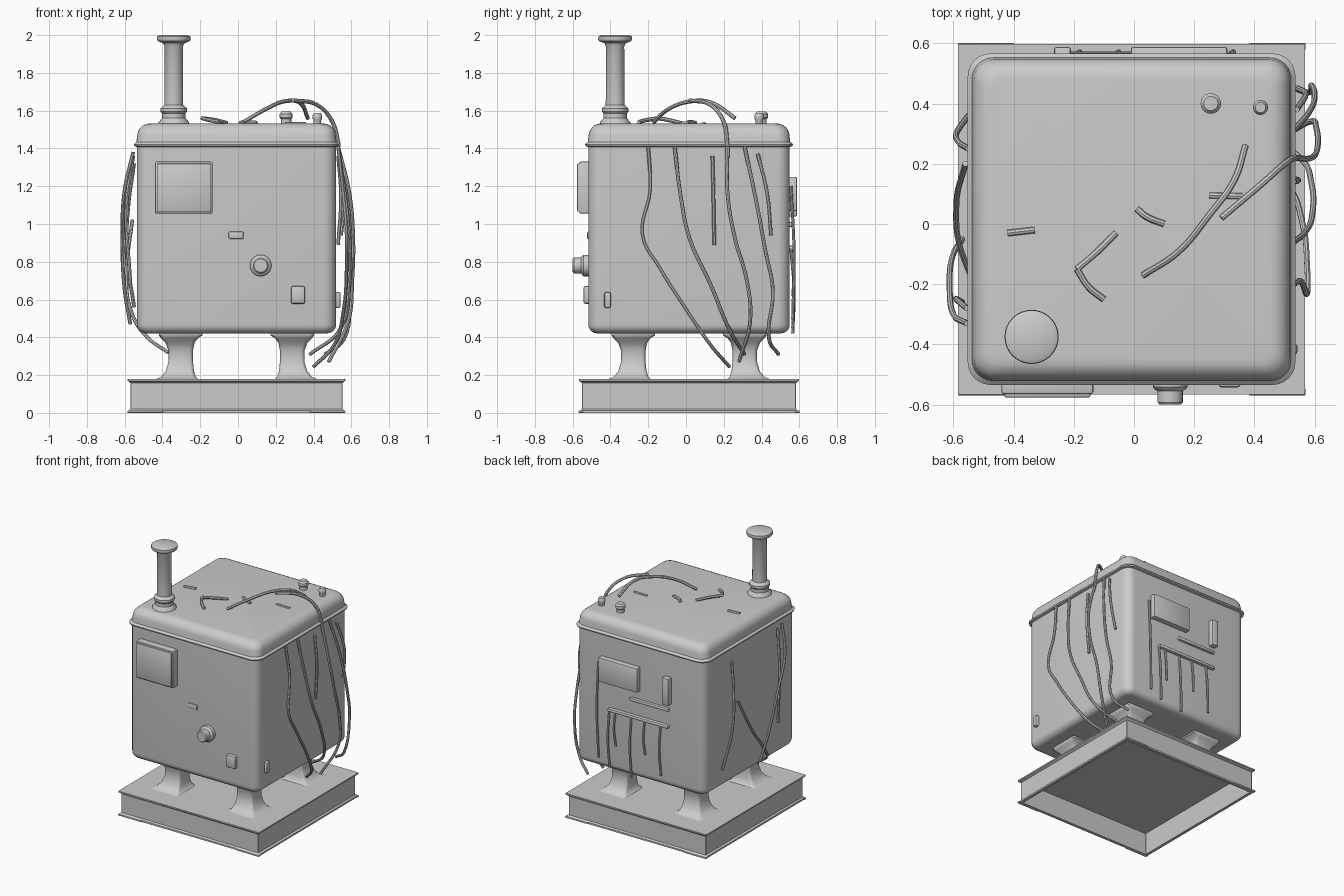
import bpy, bmesh, math
from mathutils import Vector, Matrix

grey = bpy.data.materials.new("painted grey metal")
grey.diffuse_color = (0.6, 0.6, 0.6, 1)


def finish(name, bm):
    bmesh.ops.recalc_face_normals(bm, faces=bm.faces[:])
    me = bpy.data.meshes.new(name)
    bm.to_mesh(me)
    bm.free()
    me.materials.append(grey)
    ob = bpy.data.objects.new(name, me)
    bpy.context.collection.objects.link(ob)
    return ob


def bridge(bm, rings):
    n = len(rings[0])
    for a, b in zip(rings, rings[1:]):
        for i in range(n):
            bm.faces.new((a[i], a[(i + 1) % n], b[(i + 1) % n], b[i]))
    bm.faces.new(rings[0])
    bm.faces.new(rings[-1])


def loft(name, rings, seg=6):
    """Stack of rounded rectangles: (cx, cy, half x, half y, corner radius, z)."""
    bm = bmesh.new()
    out = []
    for cx, cy, hx, hy, r, z in rings:
        ring = []
        for q, (sx, sy) in enumerate(((1, 1), (-1, 1), (-1, -1), (1, -1))):
            for k in range(seg + 1):
                a = math.pi / 2 * (q + k / seg)
                ring.append(bm.verts.new((cx + sx * (hx - r) + r * math.cos(a),
                                          cy + sy * (hy - r) + r * math.sin(a), z)))
        out.append(ring)
    bridge(bm, out)
    return finish(name, bm)


def lathe(name, base, profile, axis=(0, 0, 1), n=32):
    """Revolve (radius, height) pairs around an axis through base."""
    bm = bmesh.new()
    out = [[bm.verts.new((r * math.cos(2 * math.pi * i / n), r * math.sin(2 * math.pi * i / n), h))
            for i in range(n)] for r, h in profile]
    bridge(bm, out)
    rot = Vector((0, 0, 1)).rotation_difference(Vector(axis)).to_matrix().to_4x4()
    bm.transform(Matrix.Translation(base) @ rot)
    return finish(name, bm)


def box(name, x, y, z, bevel=0.008):
    """Bevelled box from (min, max) ranges."""
    bm = bmesh.new()
    bmesh.ops.create_cube(bm, size=1)
    for v in bm.verts:
        v.co = Vector([(a + b) / 2 + c * (b - a) for c, (a, b) in zip(v.co, (x, y, z))])
    bmesh.ops.bevel(bm, geom=bm.edges[:], offset=bevel, segments=2, profile=0.5, affect='EDGES')
    return finish(name, bm)


def cable(name, pts, r=0.01):
    cu = bpy.data.curves.new(name, 'CURVE')
    cu.dimensions = '3D'
    cu.bevel_depth = r
    cu.bevel_resolution = 2
    cu.resolution_u = 6
    cu.use_fill_caps = True
    sp = cu.splines.new('BEZIER')
    sp.bezier_points.add(len(pts) - 1)
    for p, co in zip(sp.bezier_points, pts):
        p.co = co
        p.handle_left_type = p.handle_right_type = 'AUTO'
    cu.materials.append(grey)
    bpy.context.collection.objects.link(bpy.data.objects.new(name, cu))


CX, CY = -0.008, 0.016


def sq(h, r, z):
    return (CX, CY, h, h + 0.006, r, z)


# Hollow flanged base, open underneath
loft("base_frame", [sq(h, 0.003, z) for h, z in (
    (0.545, 0.16), (0.55, 0.0), (0.572, 0.0), (0.572, 0.012), (0.561, 0.02),
    (0.561, 0.158), (0.576, 0.17), (0.576, 0.18))], seg=1)
for sx in (-1, 1):
    for sy in (-1, 1):
        box("base_corner_foot", sorted((CX + sx * 0.577, CX + sx * 0.39)),
            sorted((CY + sy * 0.585, CY + sy * 0.562)), (0, 0.012), 0.003)

# Four flared legs, mirrored about the centre
for sx in (-1, 1):
    for sy in (-1, 1):
        rings = []
        for inner, outer, z in ((0.20, 0.43, 0.178), (0.215, 0.40, 0.19), (0.225, 0.375, 0.22),
                                (0.23, 0.36, 0.27), (0.23, 0.36, 0.33), (0.222, 0.375, 0.37),
                                (0.205, 0.40, 0.395), (0.18, 0.41, 0.41), (0.18, 0.41, 0.43)):
            c, h = (inner + outer) / 2, (outer - inner) / 2
            rings.append((CX + sx * c, CY + sy * c, h, h, 0.02, z))
        loft("leg", rings, 3)

# Main body with rounded lower edge
body = []
for k in range(7):
    a = math.pi / 2 * k / 6
    body.append(sq(0.48 + 0.047 * math.sin(a), 0.025 + 0.04 * math.sin(a), 0.468 - 0.047 * math.cos(a)))
body.append(sq(0.527, 0.065, 1.425))
loft("body", body)

# Lid with lip and rounded top edge
lid = [sq(0.52, 0.07, 1.405), sq(0.542, 0.075, 1.413), sq(0.544, 0.075, 1.422), sq(0.53, 0.07, 1.435)]
for k in range(7):
    a = math.pi / 2 * k / 6
    lid.append(sq(0.46 + 0.066 * math.cos(a), 0.04 + 0.03 * math.cos(a), 1.465 + 0.067 * math.sin(a)))
loft("lid", lid)

# Chimney with collar and cap, and two caps on the lid
lathe("chimney", (-0.34, -0.375, 0), [
    (0.085, 1.51), (0.08, 1.54), (0.062, 1.56), (0.062, 1.585), (0.07, 1.595), (0.07, 1.612),
    (0.05, 1.63), (0.048, 1.94), (0.058, 1.958), (0.085, 1.968), (0.09, 1.978), (0.088, 1.993),
    (0.075, 2.0)])
for x, y, r, h in ((0.255, 0.4, 0.034, 1.595), (0.42, 0.387, 0.025, 1.588)):
    lathe("lid_cap", (x, y, 0), [(r * 0.8, 1.52), (r * 0.8, h - 0.04), (r, h - 0.032),
                                 (r, h - 0.012), (r * 0.7, h)], n=20)

# Front panel, dial and buttons
box("front_panel_backing", (-0.44, -0.135), (-0.565, -0.5), (1.055, 1.33))
box("front_panel_plate", (-0.43, -0.145), (-0.576, -0.55), (1.065, 1.32), 0.006)
lathe("dial", (0.12, -0.50, 0.78), [(0.057, 0), (0.057, 0.042), (0.05, 0.05), (0.042, 0.055),
                                    (0.042, 0.092), (0.035, 0.1)], (0, -1, 0), 24)
box("front_button", (0.28, 0.355), (-0.543, -0.5), (0.577, 0.672), 0.012)
box("front_latch", (-0.05, 0.03), (-0.524, -0.5), (0.92, 0.96), 0.008)
box("side_button", (0.5, 0.543), (-0.433, -0.398), (0.555, 0.64), 0.01)

# Back panel, bar and ledges
box("back_panel", (-0.01, 0.31), (0.53, 0.588), (1.07, 1.25))
box("back_bar", (-0.265, -0.21), (0.53, 0.588), (1.04, 1.24))
box("back_upper_ledge", (-0.25, 0.07), (0.53, 0.568), (0.985, 1.01))
box("back_lower_ledge", (-0.25, 0.245), (0.53, 0.572), (0.86, 0.885))
for x, top, bottom in ((0.33, 1.2, 0.5), (0.24, 0.87, 0.45), (0.19, 0.87, 0.62), (0.06, 0.87, 0.42),
                       (-0.05, 0.87, 0.62), (-0.18, 0.87, 0.5)):
    cable("back_wire", [(x, 0.555, top), (x, 0.572, (top + bottom) / 2), (x - 0.01, 0.565, bottom)], 0.008)

# Cables hanging on the right side: (x, y, z)
RIGHT = (
    ((.53, -.20, 1.41), (.555, -.19, 1.18), (.575, -.23, .94), (.575, -.14, .77), (.56, 0, .55),
     (.51, .13, .36), (.40, .23, .245)),
    ((.53, -.06, 1.41), (.565, -.03, 1.16), (.59, .02, .92), (.59, .13, .68), (.54, .23, .44), (.38, .31, .31)),
    ((.53, .22, 1.41), (.59, .22, 1.16), (.61, .26, .92), (.605, .32, .71), (.585, .34, .49), (.48, .28, .27)),
    ((.53, .31, 1.41), (.58, .37, 1.13), (.60, .42, .86), (.59, .46, .65), (.56, .44, .39), (.46, .49, .31)),
    ((.54, .38, 1.37), (.57, .43, 1.16), (.545, .45, .94)),
    ((.53, .14, 1.36), (.545, .145, 1.15), (.53, .15, .89)))
for pts in RIGHT:
    cable("right_cable", pts)

# Cables hanging on the left side
LEFT = (
    ((-.55, .25, 1.32), (-.58, .27, 1.1), (-.59, .30, .85), (-.55, .36, .56)),
    ((-.56, .20, 1.02), (-.59, .06, .74), (-.57, -.1, .55), (-.48, -.25, .40), (-.37, -.3, .32)),
    ((-.555, -.28, 1.36), (-.59, -.25, 1.1), (-.57, -.26, .68)),
    ((-.555, -.33, 1.38), (-.60, -.30, 1.18), (-.612, -.20, .95), (-.60, -.1, .65), (-.57, -.05, .47)))
for pts in LEFT:
    cable("left_cable", pts)

# Cables lying across the lid
TOP = (
    ((.03, -.17, 1.54), (.15, -.09, 1.61), (.25, .03, 1.65), (.33, .14, 1.64), (.37, .26, 1.56)),
    ((.29, .02, 1.655), (.42, .13, 1.63), (.50, .20, 1.54), (.535, .22, 1.41)),
    ((-.06, -.03, 1.535), (-.12, -.09, 1.55), (-.19, -.15, 1.56)),
    ((-.19, -.15, 1.56), (-.15, -.21, 1.55), (-.10, -.25, 1.54)),
    ((.01, .05, 1.535), (.04, .025, 1.54), (.10, 0, 1.535)),
    ((-.42, -.03, 1.532), (-.33, -.02, 1.535)),
    ((.25, .095, 1.53), (.36, .092, 1.53)))
for pts in TOP:
    cable("lid_cable", pts, 0.011)

# Turn cables into meshes and smooth everything except sharp edges
bpy.ops.object.select_all(action='SELECT')
bpy.context.view_layer.objects.active = bpy.data.objects["body"]
bpy.ops.object.convert(target='MESH')
bpy.ops.object.shade_smooth_by_angle(angle=math.radians(35))
